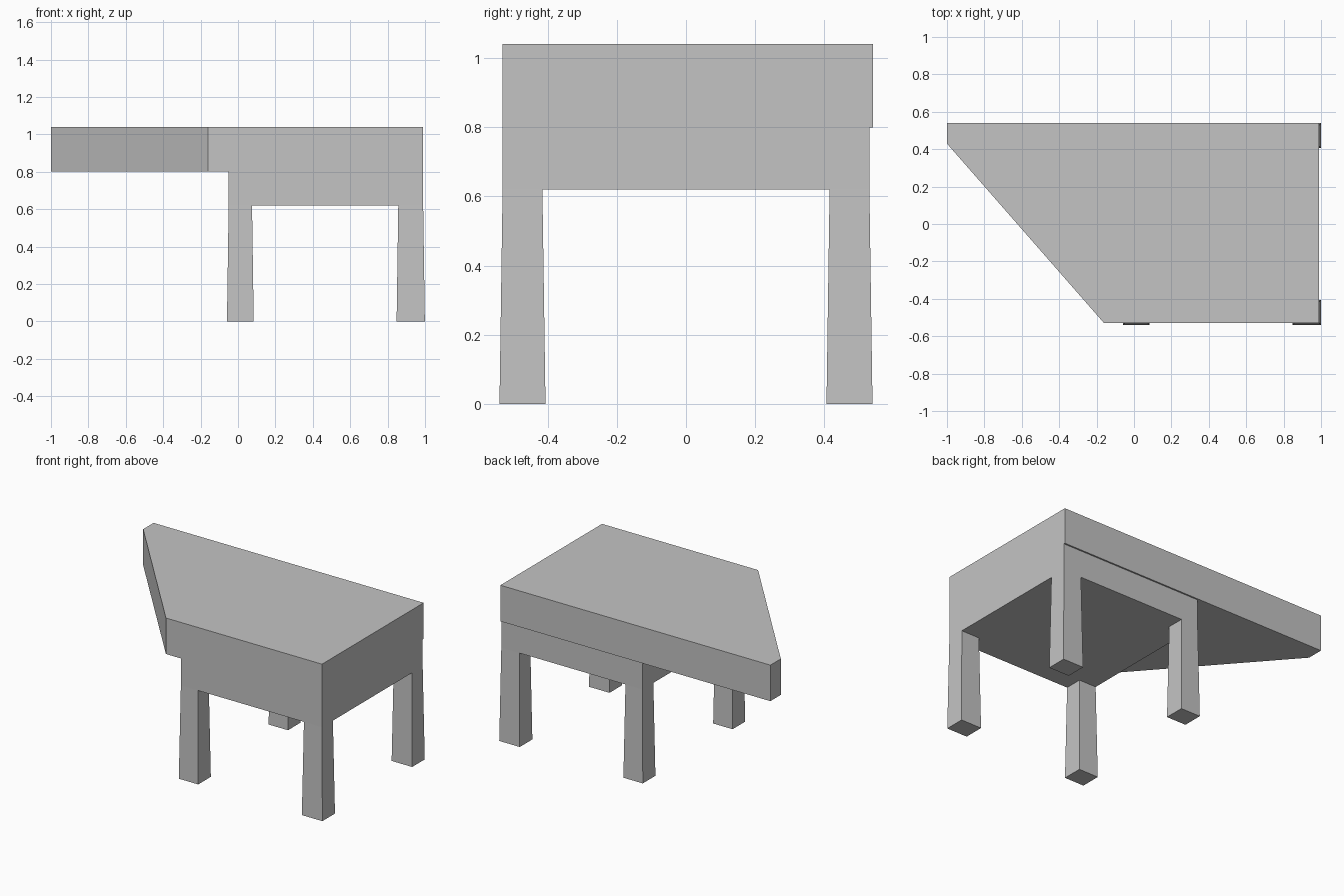
import bpy
import bmesh

if "Cube" in bpy.data.objects:
    bpy.data.objects.remove(bpy.data.objects["Cube"], do_unlink=True)

GREY = (0.55, 0.55, 0.55, 1.0)
grey = bpy.data.materials.new("plain grey")
grey.use_nodes = True
grey.diffuse_color = GREY
grey.node_tree.nodes["Principled BSDF"].inputs["Base Color"].default_value = GREY

TOP, SLAB_BOTTOM, APRON_BOTTOM = 1.04, 0.80, 0.62
LEFT, RIGHT, SIDE = 0.99, -0.05, 0.53


def loft(name, bottom, top, z0, z1):
    """Solid between two matching outlines at heights z0 and z1."""
    bm = bmesh.new()
    low = [bm.verts.new((x, y, z0)) for x, y in bottom]
    high = [bm.verts.new((x, y, z1)) for x, y in top]
    bm.faces.new(low[::-1])
    bm.faces.new(high)
    for i in range(len(low)):
        j = (i + 1) % len(low)
        bm.faces.new((low[i], low[j], high[j], high[i]))
    bmesh.ops.recalc_face_normals(bm, faces=bm.faces)
    mesh = bpy.data.meshes.new(name)
    bm.to_mesh(mesh)
    bm.free()
    mesh.materials.append(grey)
    obj = bpy.data.objects.new(name, mesh)
    bpy.context.collection.objects.link(obj)
    return obj


def rect(x0, x1, y0, y1):
    return [(x0, y0), (x1, y0), (x1, y1), (x0, y1)]


# Thick top with one slanted end
outline = [(-1, 0.54), (-1, 0.43), (-0.16, -SIDE), (LEFT, -SIDE), (LEFT, 0.54)]
loft("table_top", outline, outline, SLAB_BOTTOM, TOP)

# Solid apron block under the top
block = rect(RIGHT, LEFT, -SIDE, SIDE)
loft("apron", block, block, APRON_BOTTOM, SLAB_BOTTOM)

# Four legs, flared slightly towards the floor
FLARE = 0.009
for side, x0, x1 in (("right", RIGHT, 0.075), ("left", 0.857, LEFT)):
    for end, y0, y1 in (("front", -SIDE, -0.415), ("back", 0.415, SIDE)):
        foot = rect(x0 - FLARE, x1 + FLARE, y0 - FLARE, y1 + FLARE)
        loft(f"{end}_{side}_leg", foot, rect(x0, x1, y0, y1), 0, APRON_BOTTOM)
